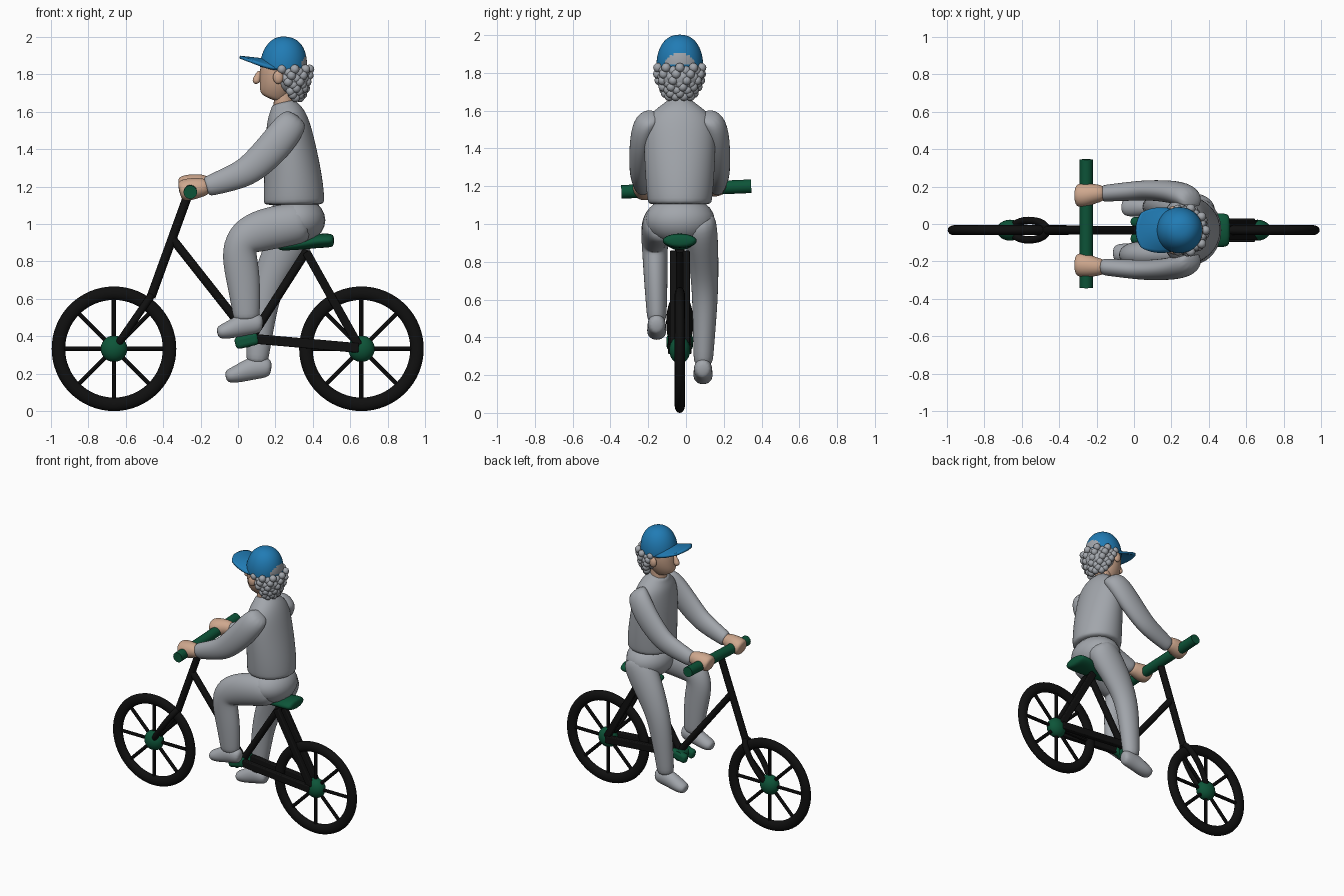
import bpy, bmesh, math
from mathutils import Vector

cube = bpy.data.objects.get("Cube")
if cube:
    bpy.data.objects.remove(cube)

C = -0.033  # middle plane of bike and rider


def material(name, rgb):
    m = bpy.data.materials.new(name)
    m.use_nodes = True
    m.diffuse_color = (*rgb, 1)
    m.node_tree.nodes["Principled BSDF"].inputs["Base Color"].default_value = (*rgb, 1)
    return m


BLACK = material("black", (0.005, 0.005, 0.005))
GREEN = material("dark green", (0.004, 0.09, 0.04))
GREY = material("light grey", (0.36, 0.38, 0.41))
SKIN = material("skin", (0.62, 0.39, 0.27))
BLUE = material("blue", (0.015, 0.2, 0.46))


def finish(ob, name, mat, angle=40):
    ob.name = name
    ob.data.materials.append(mat)
    bpy.ops.object.select_all(action="DESELECT")
    ob.select_set(True)
    bpy.context.view_layer.objects.active = ob
    bpy.ops.object.shade_smooth_by_angle(angle=math.radians(angle))
    return ob


def from_bmesh(bm, name, mat, angle=40):
    bmesh.ops.recalc_face_normals(bm, faces=bm.faces)
    me = bpy.data.meshes.new(name)
    bm.to_mesh(me)
    bm.free()
    ob = bpy.data.objects.new(name, me)
    bpy.context.collection.objects.link(ob)
    return finish(ob, name, mat, angle)


def loft(name, mat, sections, offset=(0, 0, 0), sides=12):
    """Smooth body through ellipses: x, y, z, half width in y, half depth."""
    bm = bmesh.new()
    pts = [Vector(s[:3]) + Vector(offset) for s in sections]
    rings = []
    for i, s in enumerate(sections):
        along = pts[min(i + 1, len(pts) - 1)] - pts[max(i - 1, 0)]
        depth = along.cross(Vector((0, 1, 0))).normalized()
        ring = []
        for k in range(sides):
            a = math.tau * k / sides
            ring.append(bm.verts.new(pts[i] + Vector((0, s[3] * math.cos(a), 0))
                                     + depth * s[4] * math.sin(a)))
        rings.append(ring)
    for r, q in zip(rings, rings[1:]):
        for k in range(sides):
            j = (k + 1) % sides
            bm.faces.new((r[k], r[j], q[j], q[k]))
    bm.faces.new(rings[0])
    bm.faces.new(rings[-1])
    ob = from_bmesh(bm, name, mat, 180)
    ob.modifiers.new("smooth", "SUBSURF").levels = 2
    ob.modifiers["smooth"].render_levels = 2
    return ob


def ball(name, mat, loc, radii, segments=24):
    bpy.ops.mesh.primitive_uv_sphere_add(segments=segments, ring_count=segments // 2, location=loc)
    ob = bpy.context.object
    ob.scale = radii
    return finish(ob, name, mat, 180)


def rod(name, mat, p, q, radius, sides=16):
    p, q = Vector(p), Vector(q)
    bpy.ops.mesh.primitive_cylinder_add(vertices=sides, radius=radius, depth=(q - p).length,
                                        location=(p + q) / 2)
    ob = bpy.context.object
    ob.rotation_euler = (q - p).to_track_quat("Z", "Y").to_euler()
    return finish(ob, name, mat)


def box(name, mat, p, q, width, thick, bevel=0.006):
    """Bar in the xz direction from p to q."""
    p, q = Vector(p), Vector(q)
    d = q - p
    bpy.ops.mesh.primitive_cube_add(size=1, location=(p + q) / 2)
    ob = bpy.context.object
    ob.scale = (d.length, width, thick)
    ob.rotation_euler = (0, -math.atan2(d.z, d.x), 0)
    bpy.ops.object.transform_apply(location=False, rotation=False, scale=True)
    b = ob.modifiers.new("bevel", "BEVEL")
    b.width, b.segments = bevel, 3
    return finish(ob, name, mat)


# Wheels
for label, x in (("front", -0.663), ("rear", 0.66)):
    bpy.ops.mesh.primitive_torus_add(major_radius=0.297, minor_radius=0.036, major_segments=64,
                                     minor_segments=16, location=(x, C, 0.333),
                                     rotation=(math.pi / 2, 0, 0))
    bpy.context.object.scale.z = 0.75
    finish(bpy.context.object, label + "_tyre", BLACK, 180)
    hub = Vector((x, C, 0.333))
    ball(label + "_hub", GREEN, hub, (0.071, 0.056, 0.071))
    for k in range(8):
        a = math.tau * k / 8
        rod(label + "_spoke", BLACK, hub, hub + Vector((math.cos(a), 0, math.sin(a))) * 0.28, 0.012, 8)

# Oval fork loop around the front wheel
low, high = Vector((-0.655, C, 0.34)), Vector((-0.465, C, 0.615))
curve = bpy.data.curves.new("fork", "CURVE")
curve.dimensions = "3D"
curve.bevel_depth = 0.02
spline = curve.splines.new("POLY")
spline.points.add(39)
spline.use_cyclic_u = True
for k, pt in enumerate(spline.points):
    a = math.tau * k / 40
    pos = (low + high) / 2 + (high - low) / 2 * math.cos(a) + Vector((0, 0.052 * math.sin(a), 0))
    pt.co = (*pos, 1)
fork = bpy.data.objects.new("fork", curve)
bpy.context.collection.objects.link(fork)
bpy.ops.object.select_all(action="DESELECT")
fork.select_set(True)
bpy.context.view_layer.objects.active = fork
bpy.ops.object.convert(target="MESH")
finish(bpy.context.object, "fork", BLACK, 180)

# Frame
rod("steering_tube", BLACK, (-0.465, C, 0.61), (-0.262, C, 1.17), 0.024)
rod("down_tube", BLACK, (-0.35, C, 0.92), (0.06, C, 0.4), 0.023)
rod("seat_tube", BLACK, (0.07, C, 0.39), (0.37, C, 0.86), 0.023)
for side in (-1, 1):
    y = C + side * 0.045
    box("seat_stay", BLACK, (0.365, C + side * 0.025, 0.85), (0.645, C + side * 0.045, 0.35), 0.036, 0.045)
    box("chain_stay", BLACK, (0.1, y, 0.385), (0.645, y, 0.337), 0.036, 0.052)
    box("pedal", GREEN, (-0.015, y, 0.36), (0.11, y, 0.39), 0.05, 0.065, 0.02)
rod("crank_axle", GREEN, (0.05, C - 0.06, 0.375), (0.05, C + 0.06, 0.375), 0.035)
rod("handlebar", GREEN, (-0.255, -0.342, 1.17), (-0.255, 0.345, 1.2), 0.036, 24)
loft("seat", GREEN, [(0.21, C, 0.878, 0.03, 0.018), (0.25, C, 0.882, 0.045, 0.026),
                     (0.36, C, 0.895, 0.07, 0.032), (0.42, C, 0.91, 0.095, 0.04),
                     (0.49, C, 0.912, 0.095, 0.04), (0.515, C, 0.912, 0.08, 0.03)])

# Jacket and hips
loft("jacket", GREY, [(0.3, C, 1.1, 0.165, 0.16), (0.3, C, 1.115, 0.175, 0.168),
                      (0.296, C, 1.24, 0.186, 0.16), (0.278, C, 1.42, 0.195, 0.14),
                      (0.268, C, 1.54, 0.19, 0.118), (0.255, C, 1.6, 0.14, 0.098),
                      (0.245, C, 1.635, 0.085, 0.07), (0.24, C, 1.655, 0.07, 0.062)], sides=16)
ball("hips", GREY, (0.31, C, 1.02), (0.157, 0.185, 0.13))

# Arms and hands
for label, side, lift in (("right", -1, 0), ("left", 1, 0.02)):
    def at(w):
        return C + side * w
    loft(label + "_sleeve", GREY, [(0.32, at(0.15), 1.58, 0.05, 0.06), (0.285, at(0.185), 1.535, 0.068, 0.09),
                                   (0.2, at(0.208), 1.42, 0.062, 0.095), (0.08, at(0.214), 1.3, 0.056, 0.085),
                                   (0.0, at(0.21), 1.255, 0.054, 0.075), (-0.15, at(0.198), 1.205, 0.047, 0.058),
                                   (-0.175, at(0.196), 1.197, 0.045, 0.052)])
    loft(label + "_hand", SKIN, [(-0.15, at(0.196), 1.2, 0.04, 0.04), (-0.2, at(0.196), 1.195, 0.052, 0.054),
                                 (-0.25, at(0.188), 1.187, 0.066, 0.062), (-0.295, at(0.186), 1.18, 0.066, 0.06),
                                 (-0.315, at(0.186), 1.175, 0.052, 0.045)], (0, 0, lift))

# Legs and shoes
loft("right_leg", GREY, [(0.38, -0.12, 1.02, 0.09, 0.11), (0.3, -0.135, 1.0, 0.1, 0.118),
                         (0.15, -0.155, 0.975, 0.085, 0.12), (0.035, -0.165, 0.93, 0.075, 0.11),
                         (0.0, -0.165, 0.86, 0.07, 0.1), (0.03, -0.16, 0.7, 0.065, 0.095),
                         (0.045, -0.155, 0.52, 0.055, 0.075), (0.045, -0.155, 0.48, 0.05, 0.07)])
loft("left_leg", GREY, [(0.37, 0.06, 1.06, 0.09, 0.09), (0.33, 0.07, 0.99, 0.1, 0.125),
                        (0.24, 0.09, 0.85, 0.085, 0.115), (0.165, 0.1, 0.7, 0.075, 0.092),
                        (0.13, 0.1, 0.55, 0.068, 0.082), (0.105, 0.092, 0.3, 0.055, 0.064),
                        (0.1, 0.092, 0.25, 0.05, 0.058)])
for label, offset in (("right", (0, -0.155, 0)), ("left", (0.045, 0.09, -0.235))):
    loft(label + "_shoe", GREY, [(0.135, 0, 0.465, 0.035, 0.04), (0.1, 0, 0.47, 0.05, 0.06),
                                 (0.03, 0, 0.465, 0.05, 0.065), (-0.04, 0, 0.435, 0.054, 0.05),
                                 (-0.09, 0, 0.422, 0.05, 0.04), (-0.112, 0, 0.418, 0.03, 0.025)], offset)

# Head
rod("neck", SKIN, (0.245, C, 1.62), (0.25, C, 1.76), 0.055, 24)
loft("head", SKIN, [(0.18, C, 1.665, 0.04, 0.055), (0.188, C, 1.685, 0.06, 0.08),
                    (0.205, C, 1.73, 0.09, 0.096), (0.22, C, 1.8, 0.107, 0.11),
                    (0.23, C, 1.87, 0.107, 0.11), (0.235, C, 1.92, 0.08, 0.08)])
loft("nose", SKIN, [(0.118, C, 1.82, 0.01, 0.012), (0.105, C, 1.785, 0.016, 0.02),
                    (0.096, C, 1.765, 0.022, 0.024), (0.105, C, 1.75, 0.012, 0.014)])
for side in (-1, 1):
    ball("ear", SKIN, (0.215, C + side * 0.112, 1.785), (0.028, 0.018, 0.036), 16)

# Curly hair
ball("hair_mass", GREY, (0.285, C, 1.775), (0.102, 0.115, 0.088))
for row in range(5):
    z = 1.82 - row * 0.034
    shrink = 1 - 0.022 * row * row
    reach = 112 - row * 9
    count = 13 - row
    for k in range(count):
        a = math.radians(-reach + 2 * reach * k / (count - 1))
        wave = 0.008 * (-1) ** (k + row)
        ball("curl", GREY, (0.275 + (0.1 + wave) * shrink * math.cos(a),
                            C + (0.112 + wave) * shrink * math.sin(a), z + wave), (0.025,) * 3, 12)

# Cap dome, with an open arch at the back
bm = bmesh.new()
bmesh.ops.create_uvsphere(bm, u_segments=64, v_segments=40, radius=1)
for v in bm.verts:
    r = math.hypot(v.co.x, v.co.y)
    f = r ** -0.15 if r > 0.01 else 1
    v.co = Vector((v.co.x * f * 0.125, v.co.y * f * 0.123, max(v.co.z, -0.12) * 0.157))
cap = from_bmesh(bm, "cap", BLUE, 60)
cap.location = (0.243, C, 1.845)
cap.rotation_euler.y = math.radians(6)
cap.data.materials.append(GREY)
for face in cap.data.polygons:
    c = face.center
    if c.x > 0 and 0.008 < c.z and (c.y / 0.082) ** 2 + ((c.z - 0.008) / 0.062) ** 2 < 1:
        face.material_index = 1

# Cap brim
bm = bmesh.new()
bmesh.ops.create_grid(bm, x_segments=14, y_segments=14, size=1)
for v in bm.verts:
    u, w = v.co.x, v.co.y
    x = u * math.sqrt(1 - 0.4 * w * w)
    y = w * math.sqrt(1 - 0.4 * u * u)
    v.co = (0.145 + 0.135 * x, C + 0.122 * y, 1.9 - 0.015 * (1 + x) - 0.03 * y * y * (1.2 + x))
brim = from_bmesh(bm, "cap_brim", BLUE)
brim.modifiers.new("thickness", "SOLIDIFY").thickness = 0.016
